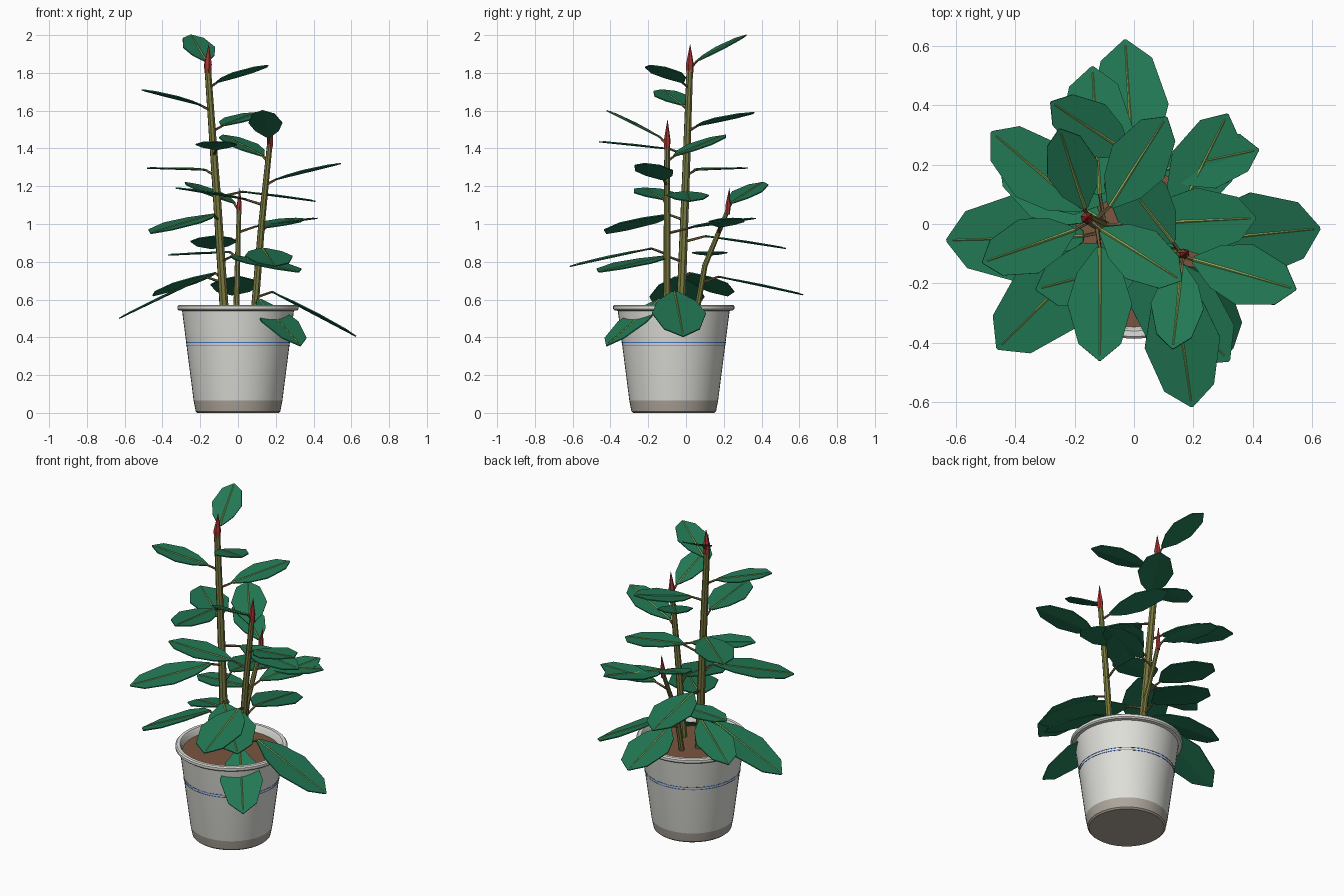
import bpy, bmesh, math
from mathutils import Vector

if "Cube" in bpy.data.objects:
    bpy.data.objects.remove(bpy.data.objects["Cube"])

def mat(name, r, g, b):
    m = bpy.data.materials.new(name)
    m.diffuse_color = (r, g, b, 1)
    m.use_nodes = True
    m.node_tree.nodes["Principled BSDF"].inputs["Base Color"].default_value = m.diffuse_color
    return m

LEAF = mat("leaf green", 0.016, 0.19, 0.09)
RIB = mat("midrib light green", 0.33, 0.48, 0.11)
STEM = mat("stem olive", 0.19, 0.19, 0.05)
PETIOLE = mat("petiole brown", 0.16, 0.12, 0.05)
BUD = mat("bud red", 0.38, 0.035, 0.03)
POT = mat("pot off white", 0.74, 0.74, 0.70)
BAND = mat("pot base taupe", 0.42, 0.38, 0.33)
SOIL = mat("soil brown", 0.20, 0.09, 0.05)
BLUE = mat("stripe blue", 0.06, 0.17, 0.55)

def finish(name, bm, mats, smooth=None):
    bmesh.ops.recalc_face_normals(bm, faces=bm.faces)
    me = bpy.data.meshes.new(name)
    bm.to_mesh(me)
    bm.free()
    for m in mats:
        me.materials.append(m)
    ob = bpy.data.objects.new(name, me)
    bpy.context.collection.objects.link(ob)
    if smooth:
        bpy.ops.object.select_all(action='DESELECT')
        ob.select_set(True)
        bpy.context.view_layer.objects.active = ob
        bpy.ops.object.shade_smooth_by_angle(angle=math.radians(smooth))
    return ob

CY = -0.065  # pot centre in y

def lathe(name, profile, mats, closed=False, n=48, smooth=35, rule=None):
    """Spin an (r, z) profile around the pot axis."""
    bm = bmesh.new()
    rings = []
    for r, z in profile:
        if r == 0:
            rings.append([bm.verts.new((0, CY, z))] * n)
        else:
            rings.append([bm.verts.new((r * math.cos(a), CY + r * math.sin(a), z))
                          for a in (2 * math.pi * i / n for i in range(n))])
    pairs = list(zip(rings, rings[1:]))
    if closed:
        pairs.append((rings[-1], rings[0]))
    for a, b in pairs:
        for i in range(n):
            j = (i + 1) % n
            f = bm.faces.new(list(dict.fromkeys((a[i], a[j], b[j], b[i]))))
            if rule:
                f.material_index = rule(f.calc_center_median().z)
    return finish(name, bm, mats, smooth)

def tube(name, pts, radii, material, n=8):
    """Faceted tube along a path, closed at the ends."""
    bm = bmesh.new()
    pts = [Vector(p) for p in pts]
    rings = []
    for k, p in enumerate(pts):
        d = pts[min(k + 1, len(pts) - 1)] - pts[max(k - 1, 0)]
        u = d.cross(Vector((0.3, 1, 0.1))).normalized()
        v = d.cross(u).normalized()
        rings.append([bm.verts.new(p + radii[k] * (math.cos(a) * u + math.sin(a) * v))
                      for a in (2 * math.pi * i / n for i in range(n))])
    for a, b in zip(rings, rings[1:]):
        for i in range(n):
            bm.faces.new((a[i], a[(i + 1) % n], b[(i + 1) % n], b[i]))
    bm.faces.new(rings[0])
    bm.faces.new(rings[-1])
    return finish(name, bm, [material])

def leaf(name, base, tip):
    """Thin pointed leaf blade with a raised tapering midrib on top."""
    base, tip = Vector(base), Vector(tip)
    axis = tip - base
    L = axis.length
    side = axis.cross(Vector((0, 0, 1))).normalized()
    up = side.cross(axis).normalized()
    hw = 0.285 * L
    shape = ((0, .12), (.22, .70), (.5, 1), (.85, .66), (1, .03))
    T = 0.003
    bm = bmesh.new()
    rings = []
    for t, w in shape:
        c = base + axis * t
        s, lift = side * hw * w, up * 0.006 * w
        rings.append([bm.verts.new(p) for p in (
            c - s + lift + up * T, c + up * T, c + s + lift + up * T,
            c + s + lift - up * T, c - up * T, c - s + lift - up * T)])
    for a, b in zip(rings, rings[1:]):
        for i in range(6):
            bm.faces.new((a[i], a[(i + 1) % 6], b[(i + 1) % 6], b[i]))
    bm.faces.new(rings[0])
    bm.faces.new(rings[-1])
    # midrib
    ra, rb = [[bm.verts.new(base + axis * t + side * w * k + up * h)
               for k, h in ((-1, .001), (0, .007), (1, .001))]
              for t, w in ((0, .009), (.95, .004))]
    for i in range(3):
        bm.faces.new((ra[i], ra[(i + 1) % 3], rb[(i + 1) % 3], rb[i])).material_index = 1
    bm.faces.new(ra).material_index = 1
    bm.faces.new(rb).material_index = 1
    return finish(name, bm, [LEAF, RIB])

# Pot with taupe foot, rolled rim and inner wall
lathe("pot", [(0, 0), (.215, 0), (.224, .008), (.235, .065), (.296, .54), (.314, .543),
              (.321, .55), (.321, .565), (.314, .572), (.295, .572), (.287, .56), (.275, .5)],
      [POT, BAND], rule=lambda z: 1 if z < .06 else 0)
lathe("soil", [(0, .535), (.283, .53)], [SOIL])

# Two fine blue stripes round the pot
for i, z in enumerate((.358, .373)):
    r = .235 + (z - .065) * .061 / .475
    lathe(f"pot_stripe_{i + 1}", [(r - .004, z - .002), (r + .0015, z - .002),
                                  (r + .0015, z + .002), (r - .004, z + .002)],
          [BLUE], closed=True)

# Three stems: path, base radius, bud tip
stems = {
    "a": ([(-.07, -.03, .5), (-.112, -.004, 1.15), (-.16, .02, 1.82)], .025, (-.155, .022, 1.95)),
    "b": ([(.085, -.1, .5), (.125, -.1, 1.0), (.168, -.1, 1.42)], .021, (.175, -.098, 1.55)),
    "c": ([(-.01, .05, .5), (-.003, .10, .78), (.005, .22, 1.07)], .017, (.01, .23, 1.19)),
}
for k, (path, r, top) in stems.items():
    tube("stem_" + k, path, [r, r * .88, r * .72], STEM)
    end, top = Vector(path[-1]), Vector(top)
    tube("bud_" + k, [end - Vector((0, 0, .02)), end.lerp(top, .2), top],
         [r * .75, r * .85, .001], BUD, 6)

def on_stem(k, z):
    path = [Vector(p) for p in stems[k][0]]
    z = min(max(z, .55), path[-1].z)
    for p, q in zip(path, path[1:]):
        if z <= q.z:
            return p.lerp(q, (z - p.z) / (q.z - p.z))

# Leaves: stem, blade base, blade tip
leaves = [
    ("a", (-.165, .055, 1.86), (-.25, .32, 2.0)),
    ("a", (-.11, -.02, 1.75), (.16, -.19, 1.84)),
    ("a", (-.20, -.02, 1.63), (-.51, -.13, 1.71)),
    ("a", (-.08, .06, 1.52), (.11, .36, 1.59)),
    ("a", (-.115, -.08, 1.395), (-.115, -.46, 1.435)),
    ("a", (-.17, .05, 1.285), (-.48, .31, 1.295)),
    ("a", (.02, 0, 1.17), (.41, .02, 1.12)),
    ("a", (-.13, -.09, 1.05), (-.46, -.42, .95)),
    ("a", (-.115, .10, .935), (-.14, .53, .87)),
    ("a", (-.03, -.10, .83), (.32, -.46, .745)),
    ("a", (-.17, -.04, .72), (-.63, -.055, .50)),
    ("a", (-.12, .02, .74), (-.45, .22, .62)),
    ("b", (.13, -.06, 1.36), (-.08, .21, 1.47)),
    ("b", (.16, -.14, 1.46), (.13, -.42, 1.60)),
    ("b", (.20, -.12, 1.235), (.545, -.22, 1.32)),
    ("b", (.04, -.12, 1.13), (-.33, -.22, 1.19)),
    ("b", (.145, .02, .98), (.315, .37, 1.03)),
    ("b", (.13, -.18, .87), (.195, -.615, .775)),
    ("b", (.18, -.06, .64), (.625, -.015, .405)),
    ("b", (.11, -.14, .60), (.33, -.42, .355)),
    ("c", (-.02, .24, 1.11), (-.28, .41, 1.22)),
    ("c", (.09, .18, .985), (.42, .25, 1.03)),
    ("c", (-.04, .13, .85), (-.37, .12, .835)),
    ("c", (.0, .17, .72), (-.03, .62, .625)),
]
for i, (k, base, tip) in enumerate(leaves, 1):
    leaf(f"leaf_{i}", base, tip)
    start = on_stem(k, base[2] - .03)
    into = Vector(base).lerp(Vector(tip), .06)
    tube(f"petiole_{i}", [start, base, into], [.008, .006, .003], PETIOLE, 5)
